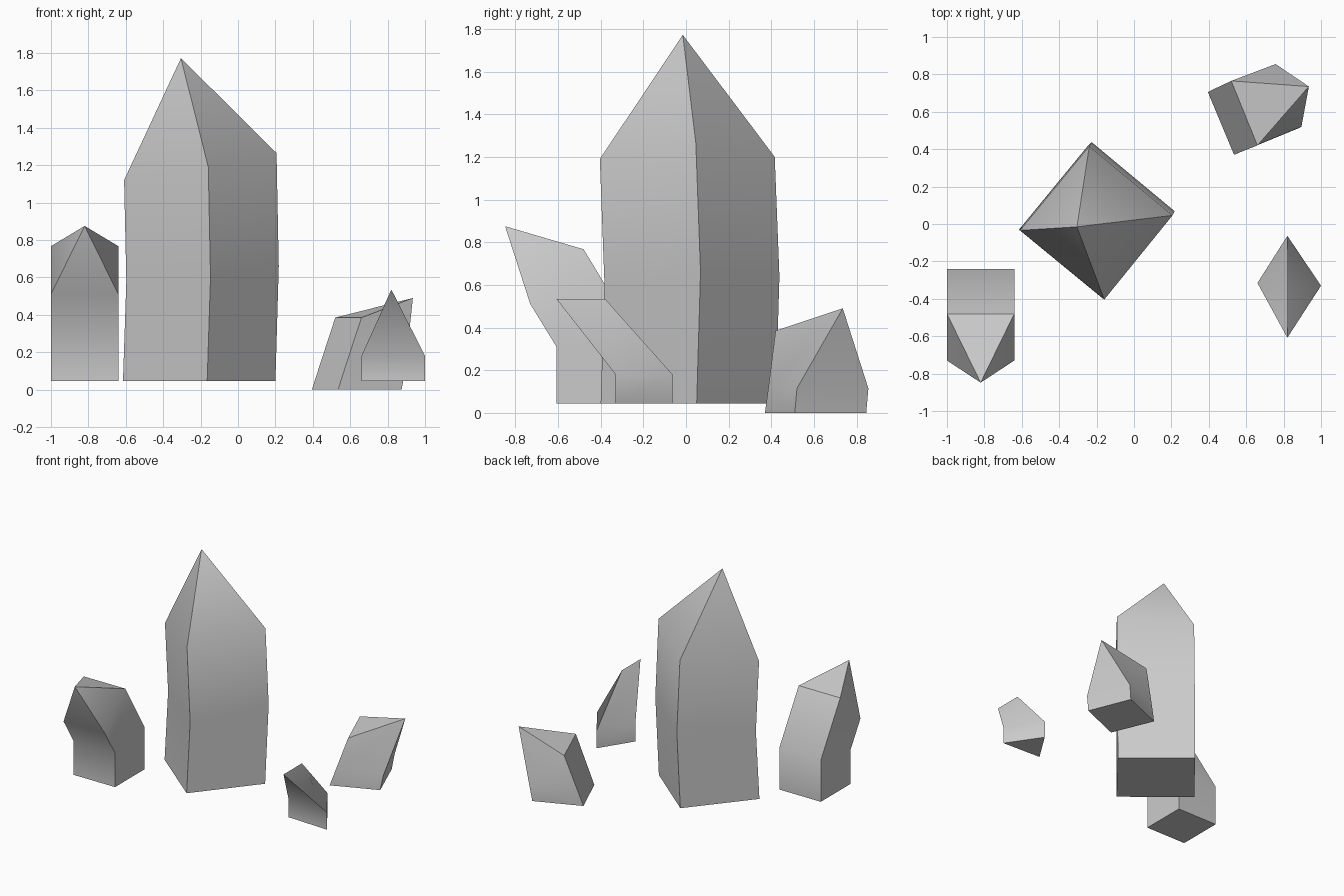
import bpy, bmesh, math

if "Cube" in bpy.data.objects:
    bpy.data.objects.remove(bpy.data.objects["Cube"])


def crystal(name, *rings):
    """Loft equal-sized rings of points; points that coincide are merged."""
    bm = bmesh.new()
    loops = [[bm.verts.new(p) for p in ring] for ring in rings]
    n = len(loops[0])
    for low, high in zip(loops, loops[1:]):
        for i in range(n):
            j = (i + 1) % n
            bm.faces.new((low[i], low[j], high[j], high[i]))
    bm.faces.new(loops[0][::-1])
    bm.faces.new(loops[-1])
    bmesh.ops.remove_doubles(bm, verts=bm.verts, dist=0.0005)
    bmesh.ops.recalc_face_normals(bm, faces=bm.faces)
    mesh = bpy.data.meshes.new(name)
    bm.to_mesh(mesh)
    bm.free()
    obj = bpy.data.objects.new(name, mesh)
    bpy.context.collection.objects.link(obj)
    bpy.ops.object.select_all(action='DESELECT')
    obj.select_set(True)
    bpy.context.view_layer.objects.active = obj
    bpy.ops.object.shade_smooth_by_angle(angle=math.radians(40))
    return obj


def level(points, heights, dx=0.0, dy=0.0):
    """Lift a 2D outline to the given corner heights, with a sideways shift."""
    return [(x + dx, y + dy, z) for (x, y), z in zip(points, heights)]


# Tall main crystal, slightly bent at mid height
foot = [(-0.615, -0.03), (-0.165, -0.40), (0.20, 0.05), (-0.245, 0.42)]
crystal("tall_crystal",
        level(foot, [0.045] * 4),
        level(foot, [0.58, 0.60, 0.66, 0.64], 0.018, 0.018),
        level(foot, [1.12, 1.19, 1.265, 1.20], 0.006, -0.004),
        [(-0.305, -0.015, 1.772)] * 4)

# Left crystal, leaning to the front
foot = [(-1.0, -0.607), (-0.64, -0.607), (-0.64, -0.24), (-1.0, -0.24)]
crystal("left_crystal",
        level(foot, [0.045] * 4),
        level(foot, [0.31, 0.31, 0.37, 0.37]),
        [(-1.0, -0.73, 0.51), (-0.64, -0.73, 0.51),
         (-0.64, -0.48, 0.767), (-1.0, -0.48, 0.767)],
        [(-0.82, -0.848, 0.875)] * 4)

# Small three-sided crystal ending in a ridge
foot = [(0.66, -0.315), (1.0, -0.33), (0.82, -0.063)]
tip = (0.82, -0.608, 0.535)
crystal("small_crystal",
        level(foot, [0.045] * 3),
        level(foot, [0.18] * 3),
        [tip, tip, (0.82, -0.38, 0.535)])

# Back crystal, leaning to the right with a slanted triangular top
tip = (0.935, 0.735, 0.49)
crystal("back_crystal",
        [(0.395, 0.705, 0), (0.535, 0.37, 0), (0.875, 0.51, 0), (0.74, 0.845, 0)],
        [(0.435, 0.725, 0.125), (0.575, 0.387, 0.125),
         (0.895, 0.52, 0.115), (0.757, 0.855, 0.115)],
        [(0.52, 0.765, 0.385), (0.66, 0.42, 0.385), tip, tip])
